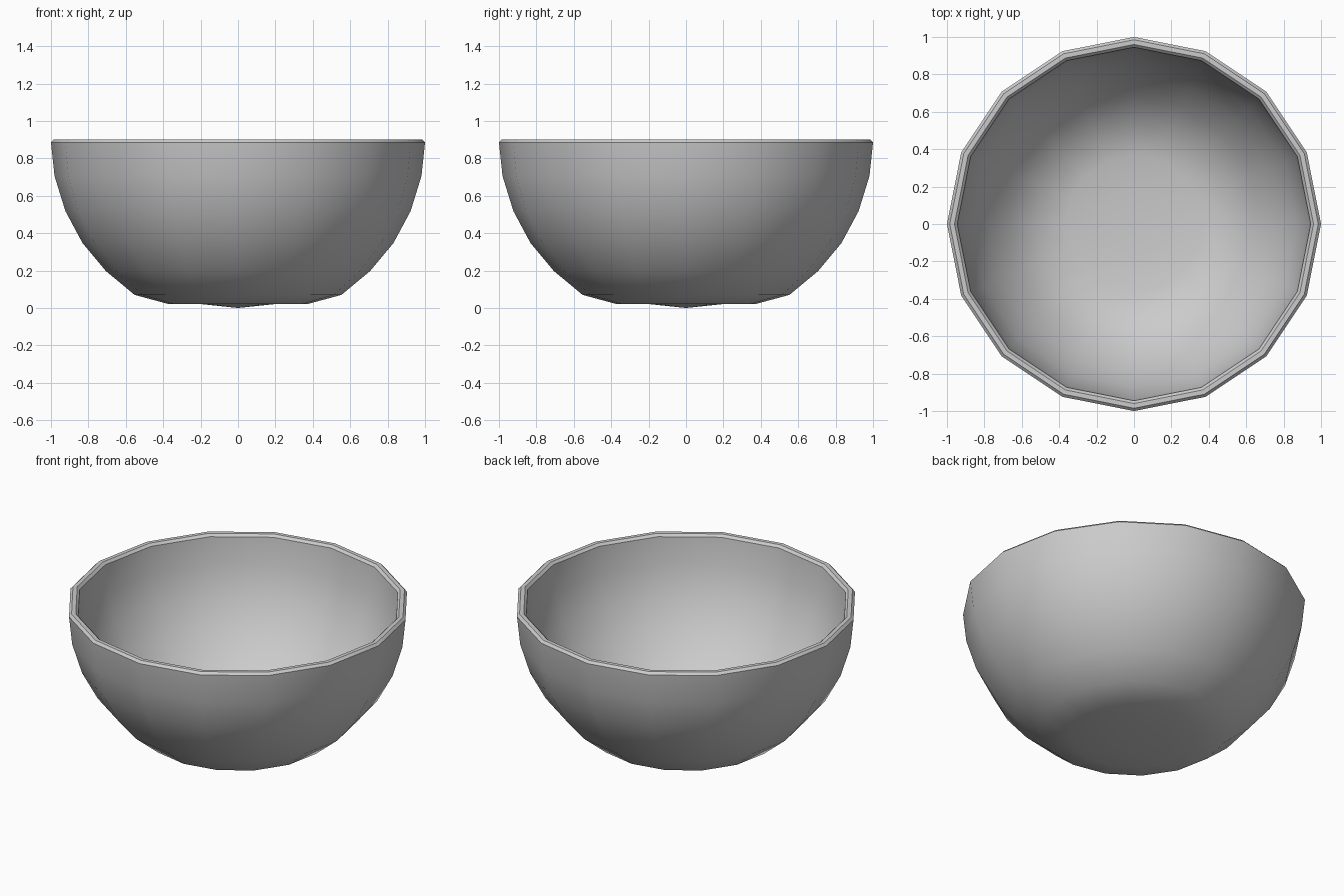
import bpy, bmesh, math

if "Cube" in bpy.data.objects:
    bpy.data.objects.remove(bpy.data.objects["Cube"])

SIDES = 16
# Half profile (radius, height): outer base -> rim -> inner base
profile = [(0, 0), (0.19, 0.02), (0.375, 0.022), (0.553, 0.07), (0.707, 0.198),
           (0.831, 0.347), (0.923, 0.518), (0.981, 0.706), (1.0, 0.885),
           (0.985, 0.9), (0.96, 0.9), (0.945, 0.885),
           (0.929, 0.714), (0.874, 0.536), (0.787, 0.375), (0.671, 0.234),
           (0.53, 0.117), (0.365, 0.073), (0.185, 0.07), (0, 0.052)]

# Bowl: profile spun around the vertical axis
bm = bmesh.new()
verts = [bm.verts.new((r, 0, z)) for r, z in profile]
edges = [bm.edges.new(pair) for pair in zip(verts, verts[1:])]
bmesh.ops.spin(bm, geom=verts + edges, cent=(0, 0, 0), axis=(0, 0, 1),
               angle=math.tau, steps=SIDES, use_duplicate=False)
bmesh.ops.remove_doubles(bm, verts=bm.verts[:], dist=0.0005)
bmesh.ops.recalc_face_normals(bm, faces=bm.faces[:])
mesh = bpy.data.meshes.new("bowl")
bm.to_mesh(mesh)
bm.free()
bowl = bpy.data.objects.new("bowl", mesh)
bpy.context.collection.objects.link(bowl)

# Smooth walls, crisp rim
bpy.context.view_layer.objects.active = bowl
bowl.select_set(True)
bpy.ops.object.shade_smooth_by_angle(angle=math.radians(30))
